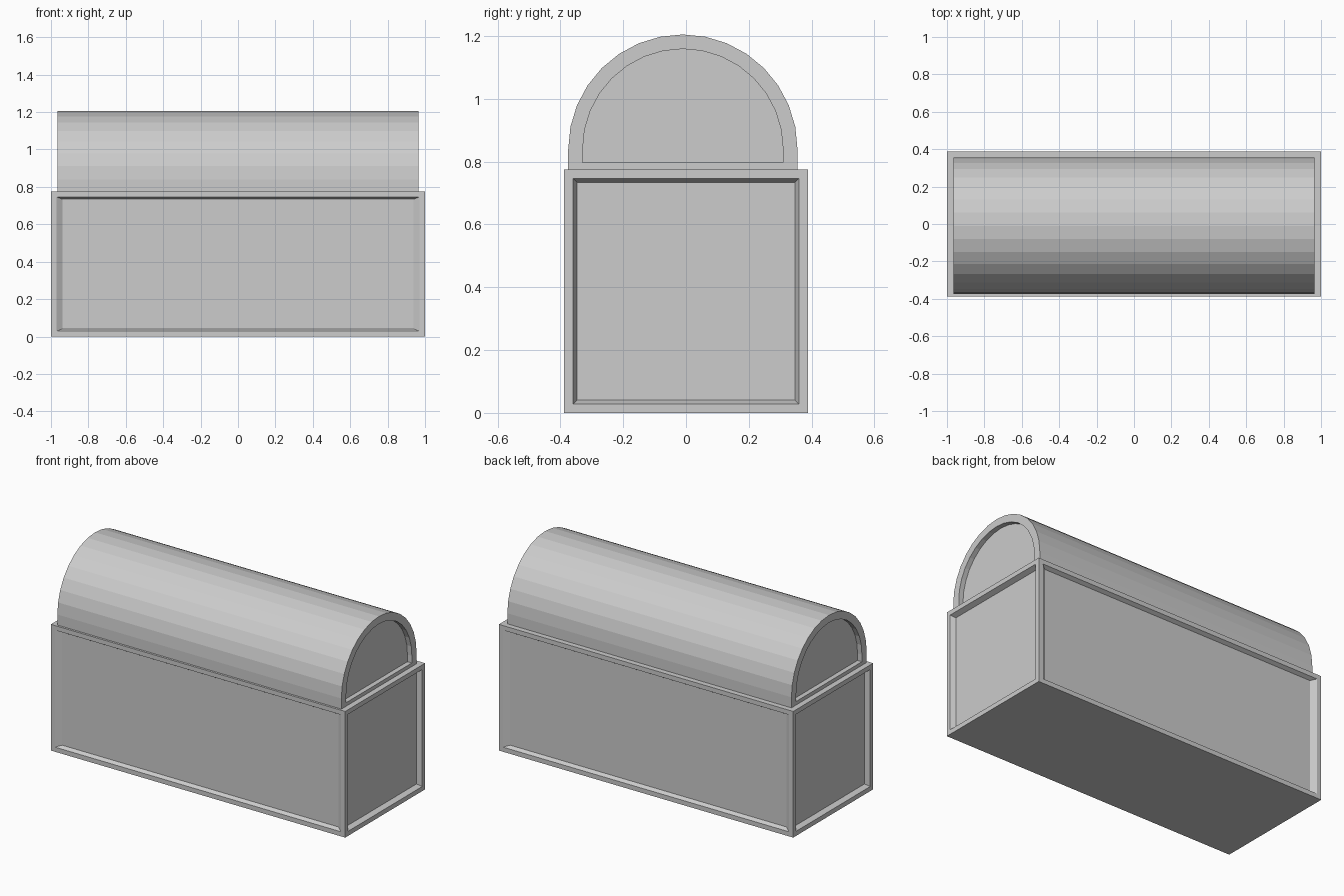
import bpy, bmesh
from math import sin, cos, pi
from mathutils import Vector

cube = bpy.data.objects.get("Cube")
if cube:
    bpy.data.objects.remove(cube, do_unlink=True)

grey = bpy.data.materials.new("plain_grey")
grey.use_nodes = True
GREY = (0.604, 0.604, 0.604, 1)
grey.diffuse_color = GREY
grey.node_tree.nodes["Principled BSDF"].inputs["Base Color"].default_value = GREY


def finish(name, bm):
    bmesh.ops.recalc_face_normals(bm, faces=bm.faces)
    mesh = bpy.data.meshes.new(name)
    bm.to_mesh(mesh)
    bm.free()
    mesh.materials.append(grey)
    obj = bpy.data.objects.new(name, mesh)
    bpy.context.collection.objects.link(obj)
    return obj


def sink(bm, face, border, depth, taper):
    """Frame a face, then push its middle in with slightly tapered walls."""
    bm.normal_update()
    bmesh.ops.inset_individual(bm, faces=[face], thickness=border)
    bmesh.ops.inset_individual(bm, faces=[face], thickness=0.001)
    normal = face.normal.copy()
    centre = face.calc_center_bounds()
    outer = {v for e in face.edges for v in e.verts}
    grow = 1 + 0.002 / min(e.calc_length() for e in face.edges)
    for v in outer:
        v.co = centre + (v.co - centre) * taper * grow - normal * depth


# Chest body with a sunken panel on each side
HEIGHT = 0.775
bm = bmesh.new()
bmesh.ops.create_cube(bm, size=1)
for v in bm.verts:
    v.co = Vector((v.co.x * 2, v.co.y * 0.776, (v.co.z + 0.5) * HEIGHT))
bm.normal_update()
for face in [f for f in bm.faces if abs(f.normal.z) < 0.5]:
    sink(bm, face, 0.04, 0.03 if abs(face.normal.x) > 0.5 else 0.022, 0.964)
finish("chest_body", bm)


# Arched lid with a sunken panel at each end
def arch(bm, x, radius, base):
    """Ring of vertices round an arch standing on a flat base."""
    points = [(radius, base)]
    points += [(radius * cos(pi * i / 16), 0.84 + radius * sin(pi * i / 16)) for i in range(17)]
    points += [(-radius, base)]
    return [bm.verts.new((x, y - 0.01, z)) for y, z in points]


def bridge(bm, a, b):
    for i in range(len(a)):
        j = (i + 1) % len(a)
        bm.faces.new((a[i], a[j], b[j], b[i]))


END, DEPTH = 0.965, 0.03
bm = bmesh.new()
rims = []
for side in (-1, 1):
    rim = arch(bm, side * END, 0.365, HEIGHT)
    lip = arch(bm, side * END, 0.319, 0.797)
    panel = arch(bm, side * (END - DEPTH), 0.319, 0.797)
    bridge(bm, rim, lip)
    bridge(bm, lip, panel)
    bm.faces.new(panel)
    rims.append(rim)
bridge(bm, *rims)
finish("arched_lid", bm)
